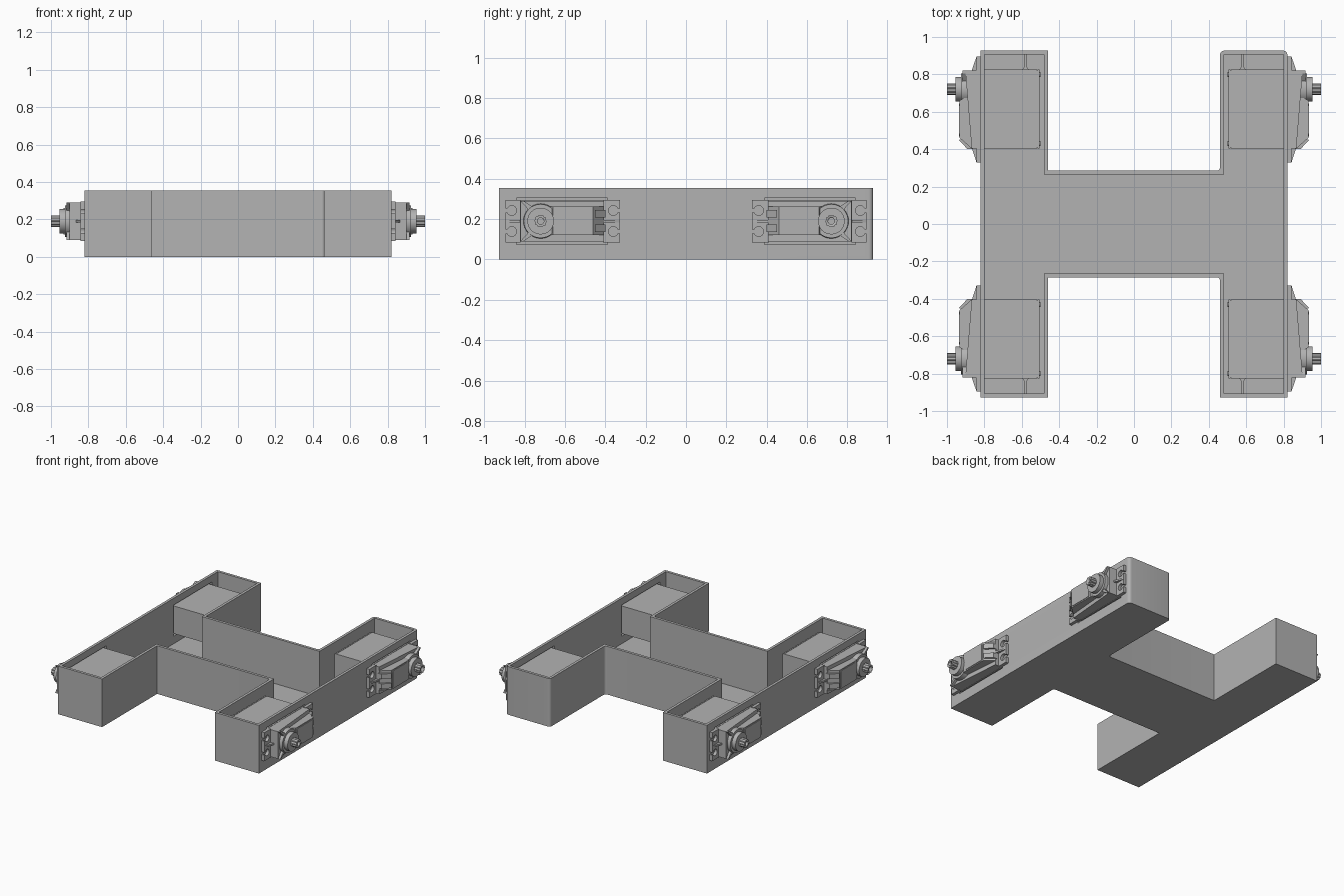
import bpy, bmesh, math
from mathutils import Vector

cube = bpy.data.objects.get("Cube")
if cube:
    bpy.data.objects.remove(cube, do_unlink=True)

GREY = (0.45, 0.45, 0.45, 1)
mat = bpy.data.materials.new("plain_grey")
mat.use_nodes = True
mat.diffuse_color = GREY
mat.node_tree.nodes["Principled BSDF"].inputs["Base Color"].default_value = GREY


def prism(name, pts, lo, hi, axis="z", flip=(1, 1), top_scale=1.0):
    """Extrude a 2D outline along z (points are x, y) or x (points are y, z)."""
    n = len(pts)
    mid = sum((Vector(p) for p in pts), Vector((0, 0))) / n
    bm = bmesh.new()
    rings = []
    for w, s in ((lo, 1.0), (hi, top_scale)):
        ring = []
        for p in pts:
            u, v = mid + (Vector(p) - mid) * s
            co = (u, v, w) if axis == "z" else (w, u, v)
            ring.append(bm.verts.new((co[0] * flip[0], co[1] * flip[1], co[2])))
        rings.append(ring)
        bm.faces.new(ring)
    for i in range(n):
        j = (i + 1) % n
        bm.faces.new((rings[0][i], rings[0][j], rings[1][j], rings[1][i]))
    bmesh.ops.recalc_face_normals(bm, faces=bm.faces)
    mesh = bpy.data.meshes.new(name)
    bm.to_mesh(mesh)
    bm.free()
    mesh.materials.append(mat)
    mesh.shade_smooth()
    mesh.set_sharp_from_angle(angle=math.radians(30))
    obj = bpy.data.objects.new(name, mesh)
    bpy.context.collection.objects.link(obj)
    return obj


def rect(u0, u1, v0, v1):
    return [(u0, v0), (u1, v0), (u1, v1), (u0, v1)]


def arc(u, v, r, start, end, steps):
    angles = [math.radians(start + (end - start) * i / steps) for i in range(steps + 1)]
    return [(u + r * math.cos(a), v + r * math.sin(a)) for a in angles]


def circle(u, v, r, n=32):
    return arc(u, v, r, 0, 360, n)[:-1]


def rounded(pts, radii):
    """Replace chosen corners of an outline by curves."""
    out = []
    for i, p in enumerate(pts):
        r = radii.get(i, 0)
        p = Vector(p)
        if not r:
            out.append(p)
            continue
        a = p + (Vector(pts[i - 1]) - p).normalized() * r
        b = p + (Vector(pts[(i + 1) % len(pts)]) - p).normalized() * r
        for k in range(6):
            t = k / 5
            out.append(a * (1 - t) ** 2 + p * 2 * t * (1 - t) + b * t * t)
    return out


def h_outline(a, b, c, end):
    return [(a, -end), (a, end), (b, end), (b, c), (-b, c), (-b, end),
            (-a, end), (-a, -end), (-b, -end), (-b, -c), (b, -c), (b, -end)]


def cut(target, cutter):
    cutter.hide_render = True
    mod = target.modifiers.new("cut", "BOOLEAN")
    mod.operation = "DIFFERENCE"
    mod.solver = "EXACT"
    mod.object = cutter
    bpy.context.view_layer.objects.active = target
    bpy.ops.object.modifier_apply(modifier=mod.name)
    bpy.data.objects.remove(cutter, do_unlink=True)


# Open H-shaped tray with a floor and thin walls
WALL = 0.02
tray = prism("tray", rounded(h_outline(0.82, 0.46, 0.285, 0.927),
                             {1: 0.025, 2: 0.025, 3: 0.02, 10: 0.02}), 0, 0.355)
cut(tray, prism("tray_hollow", h_outline(0.82 - WALL, 0.46 + WALL, 0.285 - WALL, 0.927 - WALL),
                WALL, 0.5))

ZC = 0.19      # height of the motor centre line
SHAFT_Y = 0.72


def tab_outline(root, tip):
    """Mounting tab with two keyhole slots open at its end."""
    d = 1 if tip > root else -1
    hole_y = tip - d * 0.032
    half = [(root, ZC)]
    side = []
    for z in (ZC + 0.052, ZC - 0.052):
        key = arc(0, 0, 0.024, 25, 335, 14)
        side += [(tip, z + 0.01)]
        side += [(hole_y + d * u, z + v) for u, v in key]
        side += [(tip, z - 0.01)]
    return [(root, ZC + 0.105), (tip, ZC + 0.105)] + side + [(tip, ZC - 0.105), (root, ZC - 0.105)]


def servo(prefix, flip):
    def part(name, pts, lo, hi, axis="z", top_scale=1.0):
        return prism(prefix + "_" + name, pts, lo, hi, axis, flip, top_scale)

    # Opening in the tray wall
    cut(tray, part("opening", rect(0.39, 0.84, 0.075, 0.305), 0.79, 0.83, "x"))

    # Main body, end cover and cover screws
    part("body", rect(0.518, 0.815, 0.405, 0.825), 0.088, 0.292)
    part("end_cover", rect(0.505, 0.515, 0.405, 0.825), 0.088, 0.292)
    part("cover_seam", rect(0.514, 0.519, 0.41, 0.82), 0.092, 0.288)
    for y in (0.43, 0.8):
        for z in (0.115, 0.265):
            part("cover_screw", circle(y, z, 0.014, 16), 0.501, 0.506, "x")

    # Cable grommet on the body end
    part("cable_grommet", [(0.56, 0.82), (0.6, 0.82), (0.585, 0.845), (0.585, 0.905),
                           (0.575, 0.905), (0.575, 0.845)], 0.16, 0.22)

    # Sloped outer case
    part("case", [(0.81, 0.405), (0.868, 0.405), (0.902, 0.82), (0.81, 0.825)], 0.09, 0.29)

    # Mounting tabs with stiffening ribs
    for label, root, tip in (("outer", 0.82, 0.895), ("inner", 0.41, 0.328)):
        part(label + "_tab", tab_outline(root, tip), 0.818, 0.842, "x")
        part(label + "_rib", [(0.84, root), (0.868, root), (0.842, tip)], ZC - 0.006, ZC + 0.006)

    # Gear housing, raised panel and latch blocks
    part("gear_tower", circle(SHAFT_Y, ZC, 0.088), 0.87, 0.925, "x", 0.95)
    part("gear_housing", [(0.86, 0.41), (0.87, 0.405), (0.932, 0.46), (0.932, 0.66),
                          (0.86, 0.7)], 0.12, 0.262)
    part("raised_panel", rounded(rect(0.468, 0.645, 0.128, 0.254),
                                 {i: 0.015 for i in range(4)}), 0.93, 0.936, "x")
    for z in (ZC - 0.036, ZC + 0.036):
        part("latch_block", [(0.86, 0.4), (0.89, 0.4), (0.937, 0.45), (0.86, 0.46)],
             z - 0.018, z + 0.018)
    for s in (-1, 1):
        part("corner_web", [(0.82, ZC + s * 0.1), (0.805, ZC + s * 0.1),
                            (0.745, ZC + s * 0.06), (0.77, ZC + s * 0.045)],
             0.88, 0.918, "x")

    # Shaft collar, splined output shaft and its bore
    part("shaft_collar", circle(SHAFT_Y, ZC, 0.066), 0.91, 0.955, "x")
    teeth = []
    for i in range(40):
        a = math.tau * i / 40
        r = 0.031 if i % 4 < 2 else 0.027
        teeth.append((SHAFT_Y + r * math.cos(a), ZC + r * math.sin(a)))
    shaft = part("output_shaft", teeth, 0.95, 1.0, "x")
    cut(shaft, part("shaft_bore", circle(SHAFT_Y, ZC, 0.016, 20), 0.97, 1.01, "x"))


# Four mirrored motors, one per arm
for sx, side in ((1, "left"), (-1, "right")):
    for sy, end in ((1, "back"), (-1, "front")):
        servo(f"{end}_{side}_servo", (sx, sy))

tray.data.shade_smooth()
tray.data.set_sharp_from_angle(angle=math.radians(30))
